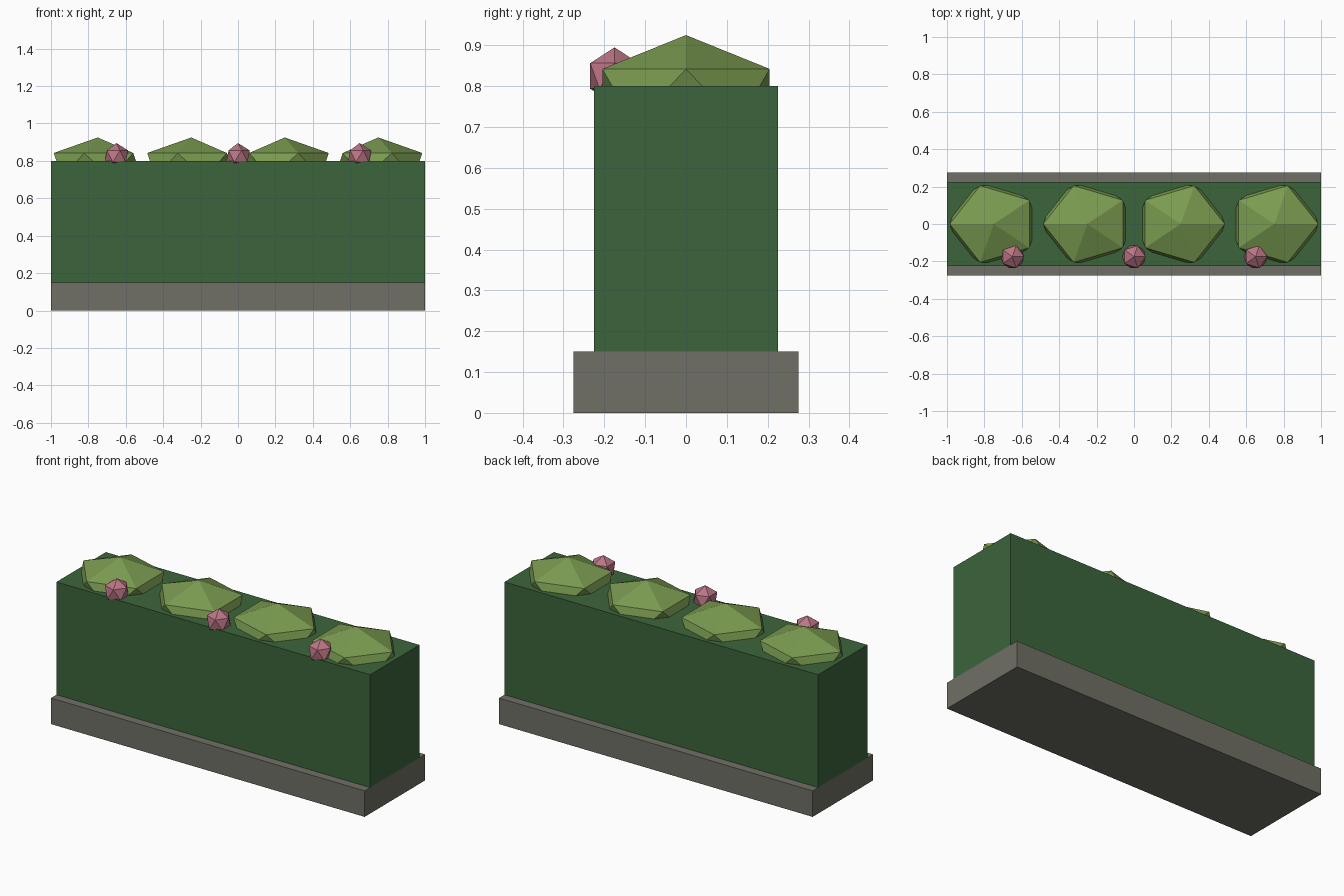
import bpy
import math

cube = bpy.data.objects.get("Cube")
if cube:
    bpy.data.objects.remove(cube, do_unlink=True)


def material(name, rgb):
    mat = bpy.data.materials.new(name)
    mat.use_nodes = True
    color = (*rgb, 1.0)
    mat.diffuse_color = color
    bsdf = mat.node_tree.nodes["Principled BSDF"]
    bsdf.inputs["Base Color"].default_value = color
    bsdf.inputs["Roughness"].default_value = 0.9
    return mat


STONE = material("grey stone", (0.162, 0.162, 0.133))
HEDGE = material("dark green hedge", (0.045, 0.130, 0.045))
LEAF = material("light green leaf", (0.195, 0.328, 0.080))
PINK = material("dusty pink", (0.500, 0.178, 0.235))


def finish(name, mat):
    obj = bpy.context.object
    obj.name = name
    obj.data.materials.append(mat)
    bpy.ops.object.transform_apply(location=False, rotation=True, scale=True)
    return obj


def box(name, size, bottom, mat):
    bpy.ops.mesh.primitive_cube_add(size=1, location=(0, 0, bottom + size[2] / 2))
    bpy.context.object.scale = size
    return finish(name, mat)


def clump(name, location, radii, turn, mat):
    # faceted twenty-sided ball, squashed to the given radii
    bpy.ops.mesh.primitive_ico_sphere_add(subdivisions=1, radius=1, location=location)
    bpy.context.object.scale = radii
    bpy.context.object.rotation_euler.z = turn
    return finish(name, mat)


# Stone plinth and clipped hedge body
box("stone_base", (2, 0.55, 0.15), 0, STONE)
box("hedge_body", (2, 0.45, 0.65), 0.15, HEDGE)

# Low leafy mounds along the top, points facing outward
for i, x in enumerate((-0.75, -0.25, 0.25, 0.75)):
    clump(f"leaf_mound_{i + 1}", (x, 0, 0.775), (0.263, 0.241, 0.15),
          math.pi if x < 0 else 0, LEAF)

# Blossoms along the front edge
for i, x in enumerate((-0.65, 0, 0.65)):
    clump(f"blossom_{i + 1}", (x, -0.175, 0.825), (0.07, 0.07, 0.07), 0, PINK)
